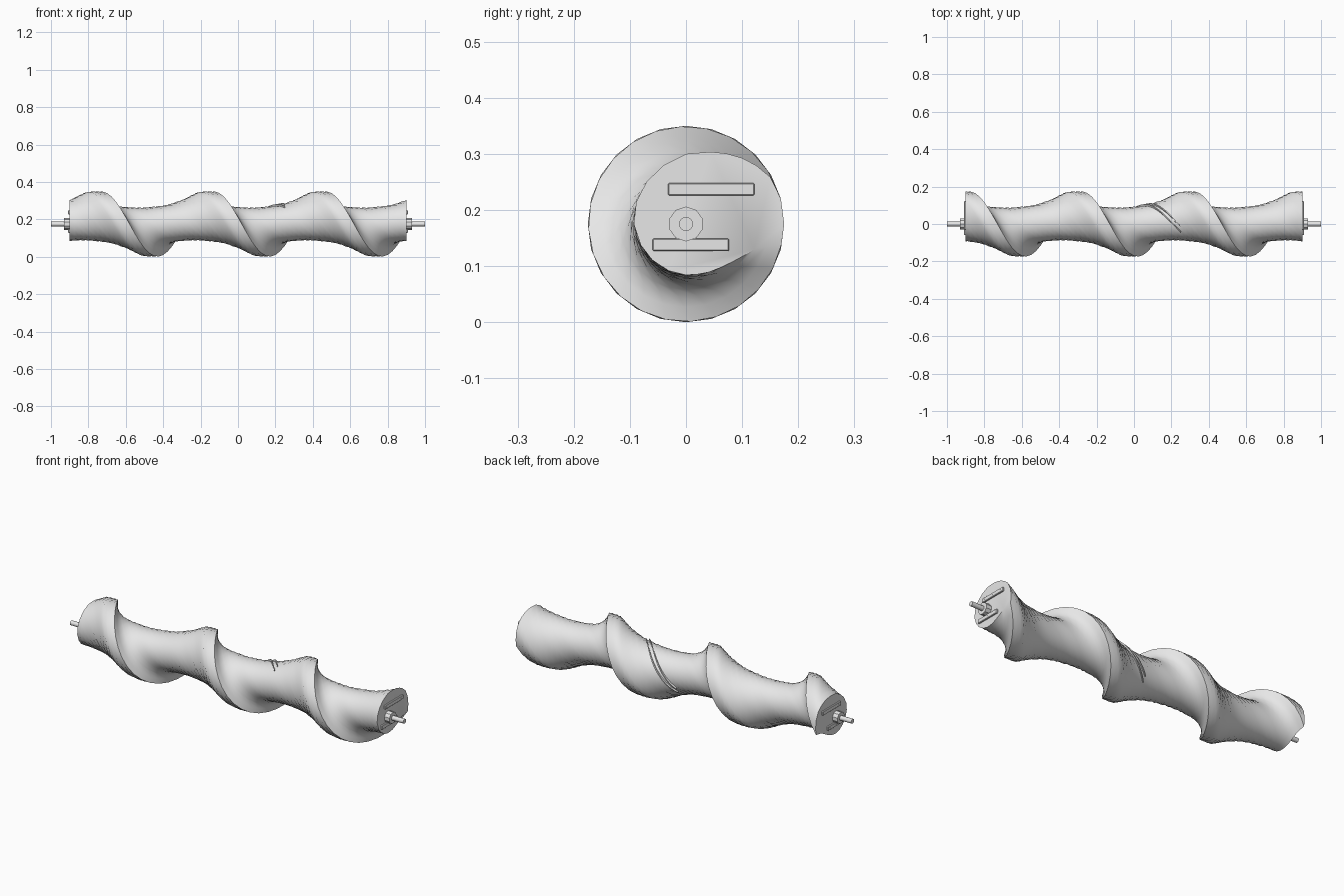
import bpy, bmesh, math
from mathutils import Vector

if "Cube" in bpy.data.objects:
    bpy.data.objects.remove(bpy.data.objects["Cube"])

AX = 0.175            # height of the roller axis
HALF = 0.9            # half length of the screw body
LEAD = 0.6            # length of one full turn

def material(name, c):
    m = bpy.data.materials.new(name)
    m.diffuse_color = (*c, 1)
    m.use_nodes = True
    m.node_tree.nodes["Principled BSDF"].inputs["Base Color"].default_value = m.diffuse_color
    return m

GREY = material("light grey", (0.8, 0.8, 0.8))

# spiral cross-section seen from +x: (angle in degrees, radius)
PROFILE = [(-12, .174), (0, .175), (15, .175), (29, .172), (40, .163), (50, .154),
           (60, .145), (71, .136), (90, .125), (111, .112), (133, .103), (156, .097),
           (180, .093), (205, .089), (227, .088), (250, .089), (270, .091),
           (283, .092), (295, .095), (308, .099), (320, .106), (331, .117),
           (339.5, .130), (344, .148)]

def radius(deg):
    pts = PROFILE + [(348, .174)]
    for (a, r), (b, s) in zip(pts, pts[1:]):
        if a <= deg <= b:
            return r + (s - r) * (deg - a) / (b - a)

def on_screw(x, deg, r):
    t = math.radians(deg) + 2 * math.pi * (x - HALF) / LEAD
    return Vector((x, r * math.cos(t), AX + r * math.sin(t)))

def loft(name, rings, smooth=40):
    bm = bmesh.new()
    vs = [[bm.verts.new(p) for p in ring] for ring in rings]
    n = len(vs[0])
    for a, b in zip(vs, vs[1:]):
        for i in range(n):
            j = (i + 1) % n
            bm.faces.new((a[i], a[j], b[j], b[i]))
    bm.faces.new(vs[0])
    bm.faces.new(vs[-1])
    bmesh.ops.recalc_face_normals(bm, faces=bm.faces)
    me = bpy.data.meshes.new(name)
    bm.to_mesh(me)
    bm.free()
    ob = bpy.data.objects.new(name, me)
    bpy.context.collection.objects.link(ob)
    finish(ob, smooth)
    return ob

def finish(ob, smooth):
    ob.data.materials.append(GREY)
    bpy.ops.object.select_all(action='DESELECT')
    ob.select_set(True)
    bpy.context.view_layer.objects.active = ob
    if smooth:
        bpy.ops.object.shade_smooth_by_angle(angle=math.radians(smooth))

def rod(name, x0, x1, r, sides, y=0, z=AX, smooth=0):
    ring = lambda x: [(x, y + r * math.cos(2 * math.pi * (i + .5) / sides),
                       z + r * math.sin(2 * math.pi * (i + .5) / sides)) for i in range(sides)]
    return loft(name, [ring(x0), ring(x1)], smooth)

def bar(name, x, y0, y1, z0, z1, thick):
    bpy.ops.mesh.primitive_cube_add(size=1, location=(x, (y0 + y1) / 2, (z0 + z1) / 2))
    ob = bpy.context.object
    ob.name = name
    ob.scale = (thick, y1 - y0, z1 - z0)
    bpy.ops.object.transform_apply(location=False, rotation=False, scale=True)
    m = ob.modifiers.new("bevel", 'BEVEL')
    m.width, m.segments = 0.002, 1
    finish(ob, 0)

# twisted screw body
N = 72
xs = [-HALF + 2 * HALF * i / N for i in range(N + 1)]
loft("screw_body", [[on_screw(x, d, r) for d, r in PROFILE] for x in xs])

# two thin strips wound along the trough
for k, deg in enumerate((129, 145)):
    rings = []
    for i in range(25):
        x = 0.0 + 0.25 * i / 24
        a, b = deg - 2, deg + 2
        rings.append([on_screw(x, a, radius(a) - .003), on_screw(x, b, radius(b) - .003),
                      on_screw(x, b, radius(b) + .006), on_screw(x, a, radius(a) + .006)])
    loft(f"wound_strip_{k + 1}", rings, 30)

# shaft ends, hubs, balance bars and their screws at both ends
for s, side in ((1, "right"), (-1, "left")):
    rod(f"shaft_{side}", s * .89, s * 1.0, .0125, 16, smooth=40)
    rod(f"hub_{side}", s * .895, s * .93, .031, 10)
    for k, (y0, y1, z0, z1) in enumerate(((-.032, .122, .226, .248), (-.06, .077, .127, .149))):
        bar(f"end_bar_{side}_{k + 1}", s * .902, y0, y1, z0, z1, .012)
        for f in (.12, .5, .88):
            rod(f"bar_screw_{side}", s * .905, s * .909, .002, 6,
                y=y0 + (y1 - y0) * f, z=(z0 + z1) / 2)
